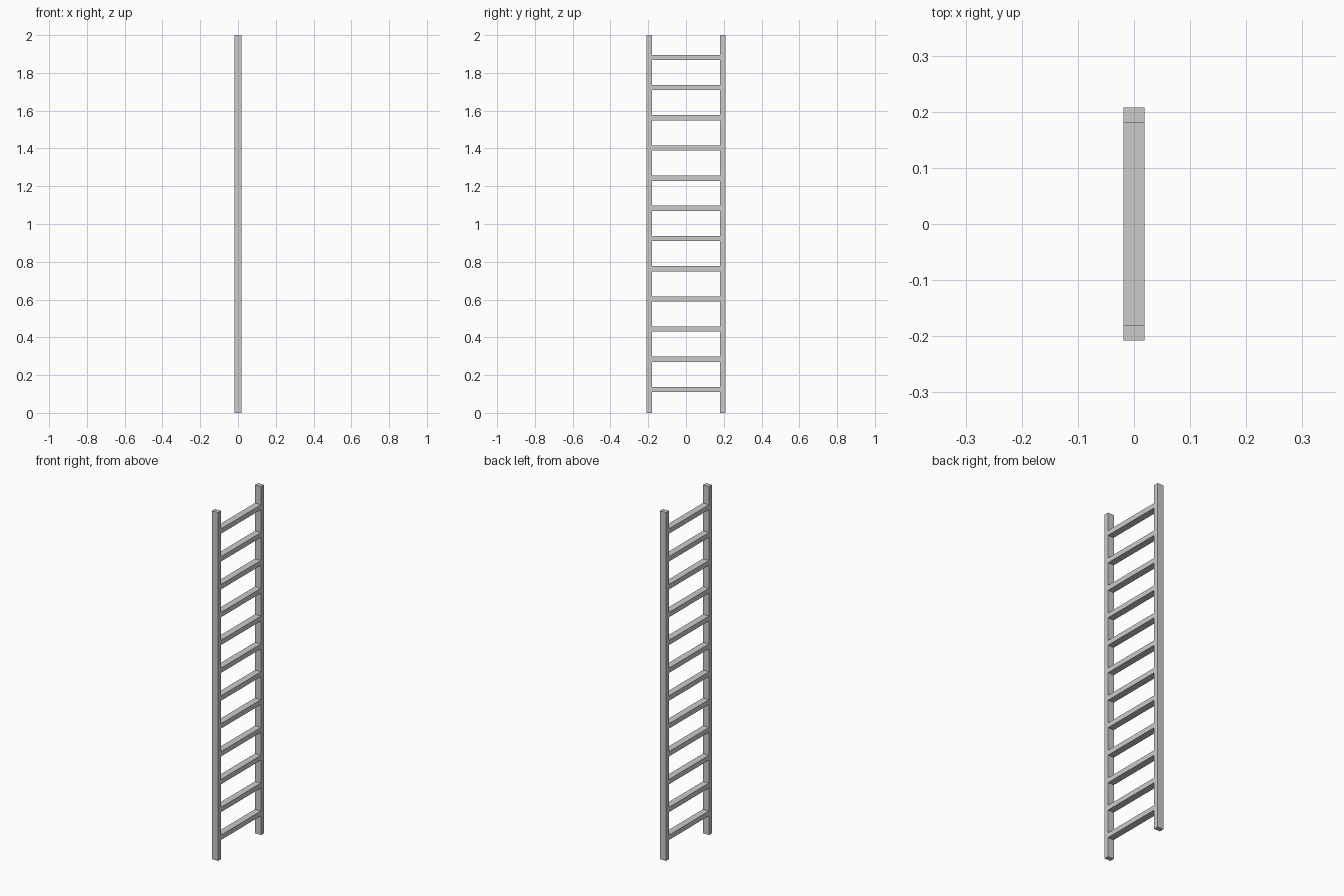
import bpy

if "Cube" in bpy.data.objects:
    bpy.data.objects.remove(bpy.data.objects["Cube"])

DEPTH = 0.038      # ladder thickness along x
HALF_W = 0.208     # outer half width along y
RAIL = 0.027       # rail width along y
INNER = HALF_W - RAIL


def box(name, center, size):
    bpy.ops.mesh.primitive_cube_add(size=1, location=center)
    ob = bpy.context.object
    ob.name = name
    ob.scale = size
    bpy.ops.object.transform_apply(location=False, rotation=False, scale=True)
    return ob


# Side rails
for side, label in ((-1, "left"), (1, "right")):
    box(f"{label}_rail", (0, side * (HALF_W - RAIL / 2), 1), (DEPTH, RAIL, 2))

# Twelve evenly spaced rungs fitted between the rails
RUNGS = 12
FIRST, LAST = 0.124, 1.882
for i in range(RUNGS):
    z = FIRST + (LAST - FIRST) * i / (RUNGS - 1)
    box(f"rung_{i + 1}", (0, 0, z), (DEPTH, 2 * INNER, 0.028))
